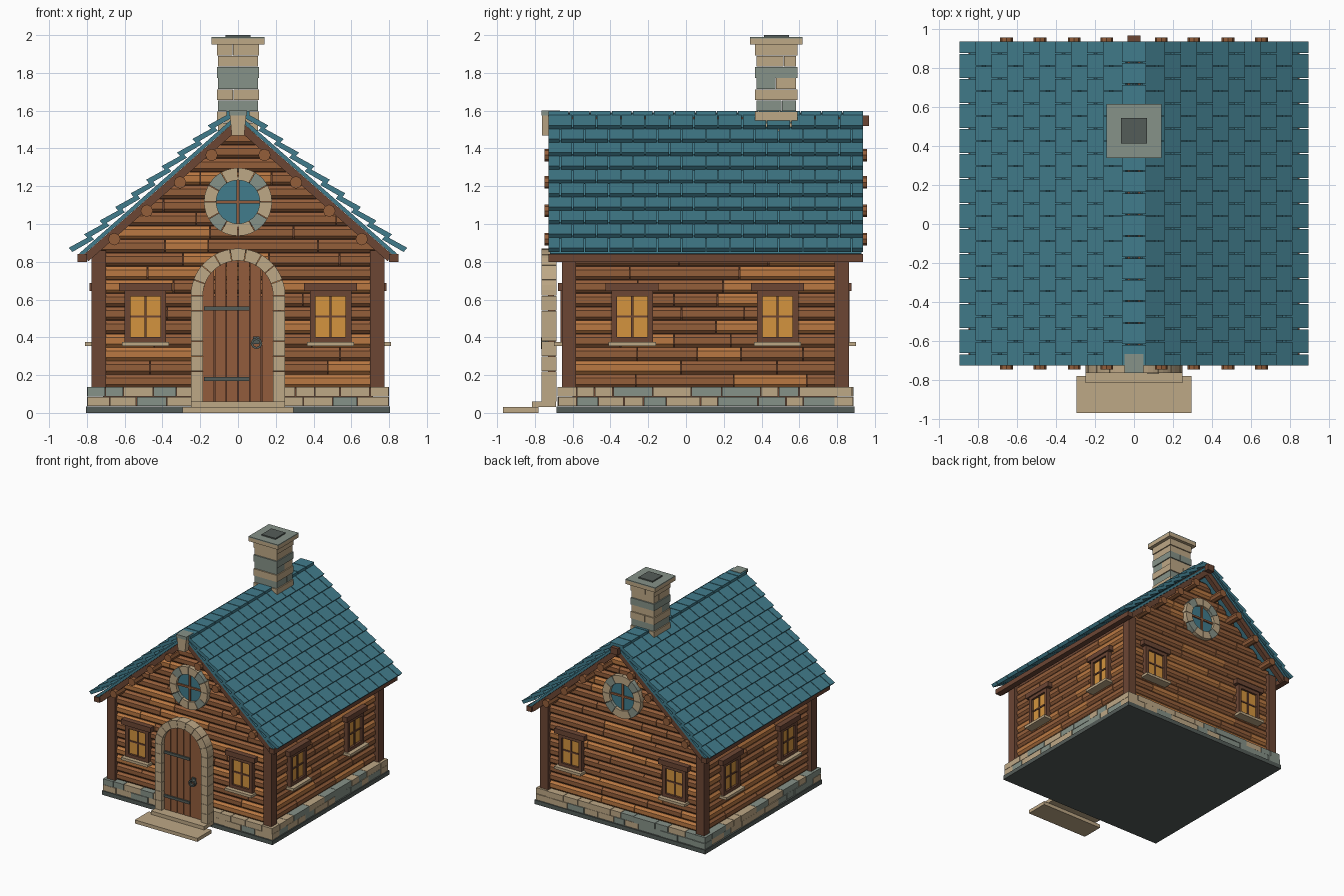
import bpy, bmesh, math, random
from mathutils import Matrix, Vector

if "Cube" in bpy.data.objects:
    bpy.data.objects.remove(bpy.data.objects["Cube"])
random.seed(4)

NAMES = {"roof_teal": (65, 124, 140), "light_log": (186, 120, 66), "log_brown": (148, 94, 58),
         "dark_timber": (108, 70, 52), "door_wood": (146, 92, 60), "tan_stone": (190, 168, 134),
         "grey_stone": (134, 146, 136), "dark_slate": (84, 92, 88), "amber_glass": (212, 148, 62)}
TEAL, LIGHT, LOG, DARK, DOOR, TAN, GREY, SLATE, AMBER = range(9)
MATS = []
for n, rgb in NAMES.items():
    m = bpy.data.materials.new(n)
    m.diffuse_color = [((c / 255 + 0.055) / 1.055) ** 2.4 for c in rgb] + [1]
    m.use_nodes = True
    m.node_tree.nodes["Principled BSDF"].inputs["Base Color"].default_value = m.diffuse_color
    MATS.append(m)


class Part:
    """Collects solids into one flat-shaded object."""
    def __init__(self, name, M=None):
        self.name, self.M, self.bm = name, M or Matrix(), bmesh.new()

    def loft(self, a, b, mat):
        va = [self.bm.verts.new(self.M @ Vector(p)) for p in a]
        vb = [self.bm.verts.new(self.M @ Vector(p)) for p in b]
        n = len(a)
        fs = [self.bm.faces.new(va), self.bm.faces.new(vb[::-1])]
        fs += [self.bm.faces.new((va[i], vb[i], vb[(i + 1) % n], va[(i + 1) % n])) for i in range(n)]
        for f in fs:
            f.material_index = mat

    def box(self, x0, x1, y0, y1, z0, z1, mat):
        q = [(x0, y0), (x1, y0), (x1, y1), (x0, y1)]
        self.loft([(x, y, z0) for x, y in q], [(x, y, z1) for x, y in q], mat)

    def slab(self, pts, y0, y1, mat):      # x-z outline extruded along y
        self.loft([(x, y0, z) for x, z in pts], [(x, y1, z) for x, z in pts], mat)

    def arc(self, c, r0, r1, a0, a1, y0, y1, mat, n=3):   # ring stone
        t = [a0 + (a1 - a0) * i / n for i in range(n + 1)]
        pt = lambda r, a: (c[0] + r * math.cos(a), c[1] + r * math.sin(a))
        self.slab([pt(r1, a) for a in t] + [pt(r0, a) for a in t[::-1]], y0, y1, mat)

    def done(self):
        bmesh.ops.recalc_face_normals(self.bm, faces=self.bm.faces)
        me = bpy.data.meshes.new(self.name)
        self.bm.to_mesh(me)
        self.bm.free()
        for m in MATS:
            me.materials.append(m)
        bpy.context.collection.objects.link(bpy.data.objects.new(self.name, me))


def stone():
    return GREY if random.random() < 0.35 else TAN


def spans(a, b, lo, hi):                   # random lengths filling a..b
    while a < b - 1e-6:
        e = a + random.uniform(lo, hi)
        if b - e < lo * 0.6:
            e = b
        yield a, e
        a = e


def wall(x, y, deg):                       # local -y points outwards
    return Matrix.Translation((x, y, 0)) @ Matrix.Rotation(math.radians(deg), 4, 'Z')


CY = 0.1
WALLS = {"front": (wall(0, -0.635, 0), 0.73, True), "back": (wall(0, 0.835, 180), 0.73, True),
         "right": (wall(0.745, CY, 90), 0.70, False), "left": (wall(-0.745, CY, -90), 0.70, False)}

# foundation slab and two courses of stones
p = Part("base_slab")
p.box(-0.805, 0.805, -0.685, 0.892, 0, 0.035, SLATE)
p.done()
p = Part("foundation_stones")
for z in (0.035, 0.086):
    for s, e in spans(-0.8, 0.8, 0.09, 0.22):
        for y in (-0.68, 0.787):
            d = random.uniform(0, 0.008)
            y0, y1 = (y + d, y + 0.1) if y < 0 else (y, y + 0.1 - d)
            p.box(s + 0.002, e - 0.002, y0, y1, z + 0.001, z + 0.05, stone())
    for s, e in spans(-0.58, 0.787, 0.09, 0.22):
        for k in (-1, 1):
            p.box(k * 0.7, k * random.uniform(0.792, 0.8), s + 0.002, e - 0.002, z + 0.001, z + 0.05, stone())
p.done()

# wall core and corner posts
p = Part("wall_core")
p.slab([(-0.715, 0.036), (0.715, 0.036), (0.715, 0.9), (0, 1.53), (-0.715, 0.9)], -0.6, 0.8, DARK)
p.done()
p = Part("corner_posts")
for k in (-1, 1):
    for y in (-0.657, 0.787):
        p.box(k * 0.7, k * 0.775, y, y + 0.075, 0.135, 0.86, DARK)
p.done()

# log siding, trimmed to the gable slope
H = 0.0715
for name, (M, half, gable) in WALLS.items():
    p = Part(name + "_logs", M)
    for r in range(19 if gable else 10):
        z0 = 0.133 + r * H
        z1 = z0 + H - 0.002
        prof = [(0.05, z0), (0.016, z0), (0, z0 + 0.018), (0, z1 - 0.018), (0.016, z1), (0.05, z1)]
        lim = lambda z: min(half, (1.53 - z) / 0.88) if gable else half
        for s, e in spans(-half, half, 0.22, 0.6):
            if s >= lim(z0) or e <= -lim(z0):
                continue
            ring = lambda a: [(max(-lim(z), min(lim(z), a)), y, z) for y, z in prof]
            p.loft(ring(s + 0.002), ring(e - 0.002), LIGHT if random.random() < 0.3 else LOG)
    p.done()

# square windows, two on every wall
for name, (M, half, gable) in WALLS.items():
    for side, c in (("a", -0.49 if gable else -0.385), ("b", 0.49 if gable else 0.385)):
        p = Part(f"{name}_window_{side}", M @ Matrix.Translation((c, 0, 0)))
        p.box(-0.085, 0.085, -0.012, 0.03, 0.39, 0.63, AMBER)
        for k in (-1, 1):
            p.box(k * 0.08, k * 0.11, -0.03, 0.03, 0.375, 0.645, DARK)
        p.box(-0.08, 0.08, -0.03, 0.03, 0.375, 0.403, DARK)
        p.box(-0.08, 0.08, -0.03, 0.03, 0.617, 0.645, DARK)
        p.box(-0.006, 0.006, -0.02, 0, 0.4, 0.62, DARK)
        p.box(-0.08, 0.08, -0.019, 0, 0.504, 0.516, DARK)
        p.box(-0.14, 0.14, -0.042, 0.03, 0.645, 0.688, DARK)
        p.box(-0.125, 0.125, -0.065, 0.03, 0.354, 0.376, TAN)
        p.done()

# round gable windows
for name in ("front", "back"):
    p = Part(name + "_round_window", WALLS[name][0])
    c = (0, 1.117)
    for i in range(12):
        a = math.tau * i / 12
        p.arc(c, 0.115, 0.18, a + 0.01, a + math.tau / 12 - 0.01, -0.035, 0.03, GREY if i % 3 == 1 else TAN)
    p.slab([(0.118 * math.cos(math.tau * i / 24), 1.117 + 0.118 * math.sin(math.tau * i / 24))
            for i in range(24)], -0.01, 0.02, TEAL)
    p.box(-0.008, 0.008, -0.022, 0, 1.002, 1.232, DOOR)
    p.box(-0.115, 0.115, -0.021, 0, 1.109, 1.125, DOOR)
    p.done()

# door: arched planks, straps and ring handle
p = Part("door")
top = lambda x: 0.62 + math.sqrt(max(0, 0.187 ** 2 - x * x))
for i in range(6):
    x0 = -0.186 + i * 0.062 + 0.002
    xs = [x0 + 0.058 * j / 4 for j in range(5)]
    p.slab([(xs[0], 0.06), (xs[4], 0.06)] + [(x, top(x)) for x in xs[::-1]], -0.73, -0.7, DOOR)
p.box(-0.18, 0.18, -0.7, -0.69, 0.06, 0.62, DARK)
p.done()
p = Part("door_ironwork")
for z in (0.18, 0.552):
    p.box(-0.18, 0.06, -0.742, -0.728, z - 0.011, z + 0.011, SLATE)
p.box(0.08, 0.115, -0.74, -0.728, 0.365, 0.405, SLATE)
for i in range(8):
    p.arc((0.098, 0.368), 0.019, 0.031, i * math.pi / 4, (i + 1) * math.pi / 4, -0.768, -0.74, SLATE, 1)
p.done()

# stone door surround and steps
p = Part("door_arch")
for k in (-1, 1):
    for i in range(7):
        z = 0.06 + i * 0.08
        p.box(k * 0.186, k * 0.25, -0.765, -0.685, z + 0.001, z + 0.079, TAN)
for i in range(9):
    a = math.pi * i / 9
    p.arc((0, 0.62), 0.186, 0.25, a + 0.006, a + math.pi / 9 - 0.006, -0.765, -0.685, TAN)
p.done()
p = Part("door_steps")
p.box(-0.295, 0.295, -0.97, -0.78, 0, 0.03, TAN)
p.box(-0.25, 0.25, -0.815, -0.687, 0.03, 0.06, TAN)
p.done()

# roof: u runs down the slope, n is the height above it
def slope(k, u, n):
    return k * (0.751 * u + 0.661 * n), 1.60 - 0.661 * u + 0.751 * n

Y0, Y1, TW = -0.73, 0.94, 1.67 / 13
decks, tiles, barge = Part("roof_deck"), Part("roof_tiles"), Part("bargeboards")
for k in (-1, 1):
    quad = lambda u0, u1, n0, n1: [slope(k, *q) for q in ((u0, n0), (u1, n0), (u1, n1), (u0, n1))]
    decks.slab(quad(0.0, 1.13, -0.032, -0.012), Y0 + 0.01, Y1 - 0.01, TEAL)
    for y in (Y0 + 0.015, Y1 - 0.055):
        barge.slab(quad(0.03, 1.12, -0.075, -0.033), y, y + 0.04, DARK)
    barge.box(k * 0.80, k * 0.85, Y0 + 0.003, Y1 - 0.003, 0.80, 0.842, DARK)
    for r in range(10):
        u = 0.171 + r * 0.109
        pts = [slope(k, *q) for q in ((u - 0.13, -0.008), (u, 0.018), (u, 0.047), (u - 0.13, 0.018))]
        for i in range(14):
            a = Y0 + (i - 0.5 * (r % 2)) * TW
            s, e = max(a, Y0), min(a + TW, Y1)
            if e - s > 0.02:
                tiles.slab(pts, s + 0.003, e - 0.003, TEAL)
for q in (decks, tiles, barge):
    q.done()

# ridge tiles, ridge beam, front keystone
p = Part("ridge_tiles")
for i in range(15):
    y = Y0 + i * 1.67 / 15
    p.slab([(-0.062, 1.565), (0.062, 1.565), (0.062, 1.598), (-0.062, 1.598)], y + 0.003, y + 1.67 / 15 - 0.003, TEAL)
p.done()
p = Part("ridge_beam")
p.box(-0.033, 0.033, -0.71, 0.968, 1.52, 1.575, DARK)
p.done()
p = Part("gable_keystone")
p.slab([(-0.033, 1.468), (0.033, 1.468), (0.043, 1.575), (-0.043, 1.575)], -0.762, -0.67, TAN)
p.box(-0.048, 0.048, -0.765, -0.668, 1.575, 1.602, GREY)
p.done()

# purlin ends poking out of both gables
p = Part("purlin_ends")
for k in (-1, 1):
    for x, z in ((0.655, 0.92), (0.483, 1.07), (0.307, 1.22), (0.14, 1.365)):
        pts = [(k * x + 0.033 * math.cos(math.tau * i / 8), z + 0.033 * math.sin(math.tau * i / 8)) for i in range(8)]
        p.slab(pts, -0.748, -0.6, LOG)
        p.slab(pts, 0.8, 0.957, LOG)
p.done()

# chimney: stone courses with alternating joints, then cap and flue
p = Part("chimney_stones")
for i in range(8):
    z, w = 1.478 + i * 0.059, 0.112 if i % 2 else 0.105
    j = random.uniform(-0.04, 0.04)
    for s, e in ((-w, j - 0.001), (j + 0.001, w)):
        m = GREY if i in (2, 5) else stone() if i % 3 == 1 else TAN
        if i % 2:
            p.box(s, e, 0.478 - w, 0.478 + w, z + 0.001, z + 0.058, m)
        else:
            p.box(-w, w, 0.478 + s, 0.478 + e, z + 0.001, z + 0.058, m)
p.done()
p = Part("chimney_cap")
p.box(-0.14, 0.14, 0.34, 0.616, 1.95, 1.982, TAN)
p.box(-0.14, 0.14, 0.34, 0.616, 1.982, 1.99, GREY)
p.box(-0.066, 0.066, 0.412, 0.544, 1.989, 2.0, SLATE)
p.done()
